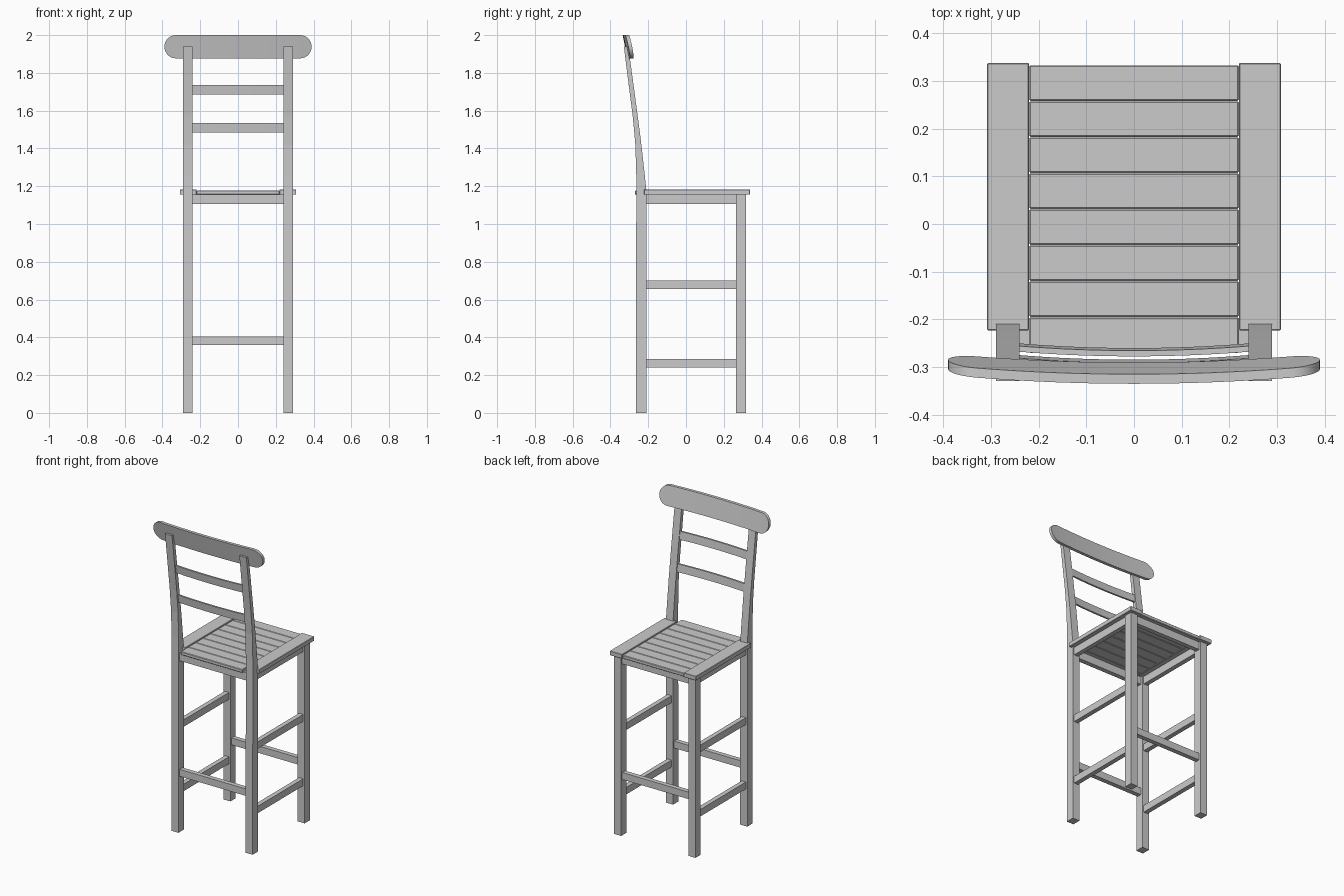
import bpy, math

if "Cube" in bpy.data.objects:
    bpy.data.objects.remove(bpy.data.objects["Cube"])


def mesh_object(name, verts, faces, bevel=0.0):
    me = bpy.data.meshes.new(name)
    me.from_pydata(verts, [], faces)
    me.update()
    ob = bpy.data.objects.new(name, me)
    bpy.context.collection.objects.link(ob)
    if bevel:
        m = ob.modifiers.new("soft_edges", 'BEVEL')
        m.width, m.segments, m.limit_method = bevel, 1, 'ANGLE'
    return ob


def box(name, x, y, z, bevel=0.0):
    v = [(a, b, c) for a in x for b in y for c in z]
    f = [(0, 1, 3, 2), (4, 6, 7, 5), (0, 4, 5, 1), (2, 3, 7, 6), (0, 2, 6, 4), (1, 5, 7, 3)]
    return mesh_object(name, v, f, bevel)


def prism_x(name, profile, x0, x1):
    n = len(profile)
    v = [(x, y, z) for x in (x0, x1) for y, z in profile]
    f = [(i, n + i, n + (i + 1) % n, (i + 1) % n) for i in range(n)]
    return mesh_object(name, v, f + [tuple(range(n)), tuple(reversed(range(n, 2 * n)))])


def bowed_board(name, half, z0, z1, y_mid, sag, thick, tilt, radius=0.0):
    """Board bowed backwards in plan, leaning back, with optional round ends."""
    zc, hz = (z0 + z1) / 2, (z1 - z0) / 2
    flat = half - radius
    cols = [(-flat + 2 * flat * i / 16, hz) for i in range(17)]
    if radius:
        ends = [(flat + radius * math.sin(a), max(hz * math.cos(a), 0.002))
                for a in (math.pi / 2 * k / 8 for k in range(1, 9))]
        cols = [(-x, h) for x, h in reversed(ends)] + cols + ends
    v = []
    for x, h in cols:
        y = y_mid + sag * (x / half) ** 2
        for t, s in ((-1, -1), (1, -1), (1, 1), (-1, 1)):
            v.append((x, y + t * thick / 2 - tilt * s * h, zc + s * h))
    f = [(4 * i + k, 4 * i + (k + 1) % 4, 4 * i + 4 + (k + 1) % 4, 4 * i + 4 + k)
         for i in range(len(cols) - 1) for k in range(4)]
    e = len(v) - 4
    ob = mesh_object(name, v, f + [(3, 2, 1, 0), (e, e + 1, e + 2, e + 3)])
    bpy.ops.object.select_all(action='DESELECT')
    bpy.context.view_layer.objects.active = ob
    ob.select_set(True)
    bpy.ops.object.shade_smooth_by_angle(angle=math.radians(30))
    return ob


# Tapered, backward-curving rear leg outline (y, z)
rear = [(-0.265, 0), (-0.21, 0), (-0.21, 1.18), (-0.225, 1.32), (-0.241, 1.46), (-0.262, 1.62),
        (-0.285, 1.79), (-0.306, 1.94), (-0.329, 1.94), (-0.305, 1.75), (-0.282, 1.57),
        (-0.268, 1.42), (-0.263, 1.25)]

for side, s in (("left", -1), ("right", 1)):
    def span(a, b):
        return sorted((s * a, s * b))
    # Legs
    prism_x(side + "_back_leg", rear, *span(0.24, 0.29))
    box(side + "_front_leg", span(0.24, 0.29), (0.265, 0.318), (0, 1.155))
    # Side apron and stretchers
    for part, z in (("apron", (1.105, 1.155)), ("upper_stretcher", (0.655, 0.70)),
                    ("lower_stretcher", (0.24, 0.285))):
        box(f"{side}_{part}", span(0.25, 0.28), (-0.212, 0.267), z)
    # Seat side board
    box(side + "_seat_board", span(0.22, 0.308), (-0.223, 0.338), (1.155, 1.183), 0.002)

# Front and back aprons and stretchers
for end, y in (("front", 0.292), ("back", -0.238)):
    for part, z in (("apron", (1.105, 1.155)), ("stretcher", (0.36, 0.405))):
        box(f"{end}_{part}", (-0.242, 0.242), (y - 0.015, y + 0.015), z)

# Seat slats
for i in range(8):
    top = 0.333 - i * 0.0755
    box(f"seat_slat_{i + 1}", (-0.22, 0.22), (top - 0.0747, top), (1.155, 1.177), 0.003)

# Backrest slats and top rail
bowed_board("lower_back_slat", 0.245, 1.485, 1.535, -0.269, 0.010, 0.012, 0.11)
bowed_board("upper_back_slat", 0.245, 1.685, 1.735, -0.294, 0.010, 0.012, 0.13)
bowed_board("top_rail", 0.39, 1.877, 2.0, -0.313, 0.018, 0.020, 0.2, 0.0615)
